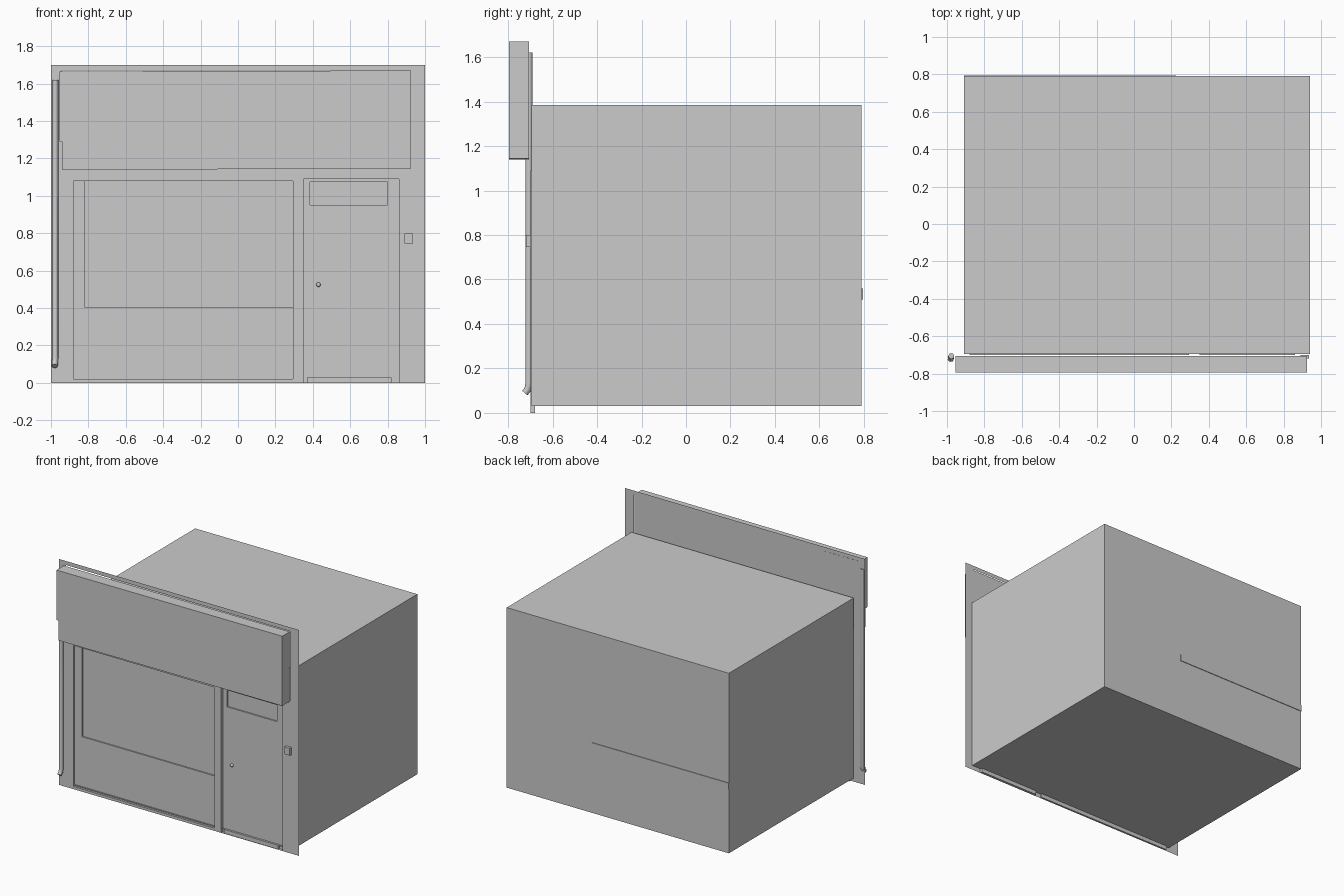
import bpy, bmesh, math
from mathutils import Vector

cube = bpy.data.objects.get("Cube")
if cube:
    bpy.data.objects.remove(cube, do_unlink=True)

GREY = (0.6, 0.6, 0.6, 1.0)
mat = bpy.data.materials.new("plain grey")
mat.use_nodes = True
mat.diffuse_color = GREY
mat.node_tree.nodes["Principled BSDF"].inputs["Base Color"].default_value = GREY

FRONT = -0.70   # plane of the facade


def finish(name, bm):
    bmesh.ops.remove_doubles(bm, verts=bm.verts, dist=1e-5)
    mesh = bpy.data.meshes.new(name)
    bm.to_mesh(mesh)
    bm.free()
    mesh.materials.append(mat)
    obj = bpy.data.objects.new(name, mesh)
    bpy.context.scene.collection.objects.link(obj)
    return obj


def box(name, x, y, z, open_front=False):
    """Box from three ranges, optionally without its front face."""
    bm = bmesh.new()
    bmesh.ops.create_cube(bm, size=1)
    for v in bm.verts:
        v.co = Vector([r[0] + (c + 0.5) * (r[1] - r[0]) for c, r in zip(v.co, (x, y, z))])
    bm.normal_update()
    if open_front:
        front = [f for f in bm.faces if f.normal.y < -0.9]
        bmesh.ops.delete(bm, geom=front, context='FACES')
    return finish(name, bm)


def sheet(name, x, z, y, holes):
    """Upright sheet with rectangular openings."""
    xs = sorted({*x, *(v for h in holes for v in h[0])})
    zs = sorted({*z, *(v for h in holes for v in h[1])})
    bm = bmesh.new()
    for a, b in zip(xs, xs[1:]):
        for c, d in zip(zs, zs[1:]):
            mx, mz = (a + b) / 2, (c + d) / 2
            if any(h[0][0] < mx < h[0][1] and h[1][0] < mz < h[1][1] for h in holes):
                continue
            bm.faces.new([bm.verts.new((px, y, pz))
                          for px, pz in ((a, c), (b, c), (b, d), (a, d))])
    return finish(name, bm)


def recess(name, x, z, y0, y1, holes):
    """Set-back panel with its four side walls."""
    sides = box(name + "_reveal", x, (y0, y1), z, open_front=True)
    if holes:
        bm = bmesh.new()
        bm.from_mesh(sides.data)
        bm.normal_update()
        back = [f for f in bm.faces if abs(f.normal.y) > 0.9]
        bmesh.ops.delete(bm, geom=back, context='FACES')
        bm.to_mesh(sides.data)
        bm.free()
        sheet(name + "_panel", x, z, y1, holes)


def tube(name, points, radius):
    curve = bpy.data.curves.new(name, 'CURVE')
    curve.dimensions = '3D'
    curve.bevel_depth = radius
    curve.bevel_resolution = 2
    curve.use_fill_caps = True
    spline = curve.splines.new('POLY')
    spline.points.add(len(points) - 1)
    for p, co in zip(spline.points, points):
        p.co = (*co, 1)
    curve.materials.append(mat)
    obj = bpy.data.objects.new(name, curve)
    bpy.context.scene.collection.objects.link(obj)


# Building body and the strip on its back wall
box("building_body", (-0.91, 0.94), (-0.695, 0.79), (0.03, 1.385), open_front=True)
box("back_strip", (-0.91, 0.225), (0.788, 0.795), (0.51, 0.56))

# Facade with openings for sign, shop window and door
sign_x, sign_z = (-0.955, 0.925), (1.145, 1.67)
shop_x, shop_z = (-0.88, 0.295), (0, 1.08)
door_x, door_z = (0.35, 0.86), (0, 1.09)
sheet("facade", (-1, 1), (0, 1.70), FRONT,
      [((-0.94, 0.925), sign_z), (shop_x, shop_z), (door_x, door_z)])

# Shop front: panel, then deeper glass
glass = ((-0.82, 0.295), (0.405, 1.08))
recess("shop_front", shop_x, shop_z, FRONT, -0.685, [glass])
recess("shop_window", *glass, -0.685, -0.675, [])
box("shop_sill", shop_x, (-0.70, -0.685), (0, 0.02))

# Door with small upper light, threshold and knob
light = ((0.385, 0.80), (0.95, 1.075))
recess("door", door_x, door_z, FRONT, -0.68, [light])
recess("door_light", *light, -0.68, -0.67, [])
box("door_threshold", (0.37, 0.82), (-0.695, -0.68), (0, 0.03))
bm = bmesh.new()
bmesh.ops.create_uvsphere(bm, u_segments=12, v_segments=8, radius=0.012)
bmesh.ops.translate(bm, verts=bm.verts, vec=(0.43, -0.687, 0.525))
for f in bm.faces:
    f.smooth = True
finish("door_knob", bm)

# Sign board with a notched left edge
bm = bmesh.new()
outline = [(-0.94, 1.14), (0.925, 1.145), (0.925, 1.67), (-0.955, 1.665),
           (-0.955, 1.29), (-0.94, 1.29)]
face = bm.faces.new([bm.verts.new((x, -0.795, z)) for x, z in outline])
ext = bmesh.ops.extrude_face_region(bm, geom=[face], use_keep_orig=True)
moved = [g for g in ext["geom"] if isinstance(g, bmesh.types.BMVert)]
bmesh.ops.translate(bm, verts=moved, vec=(0, 0.088, 0))
bmesh.ops.recalc_face_normals(bm, faces=bm.faces)
finish("sign_board", bm)

# Wall box beside the door
box("wall_box", (0.89, 0.935), (-0.72, FRONT), (0.745, 0.80))

# Downpipe with kicked-out foot
tube("downpipe", [(-0.977, -0.706, 1.62), (-0.977, -0.706, 0.13),
                  (-0.979, -0.712, 0.105), (-0.98, -0.725, 0.09)], 0.016)
